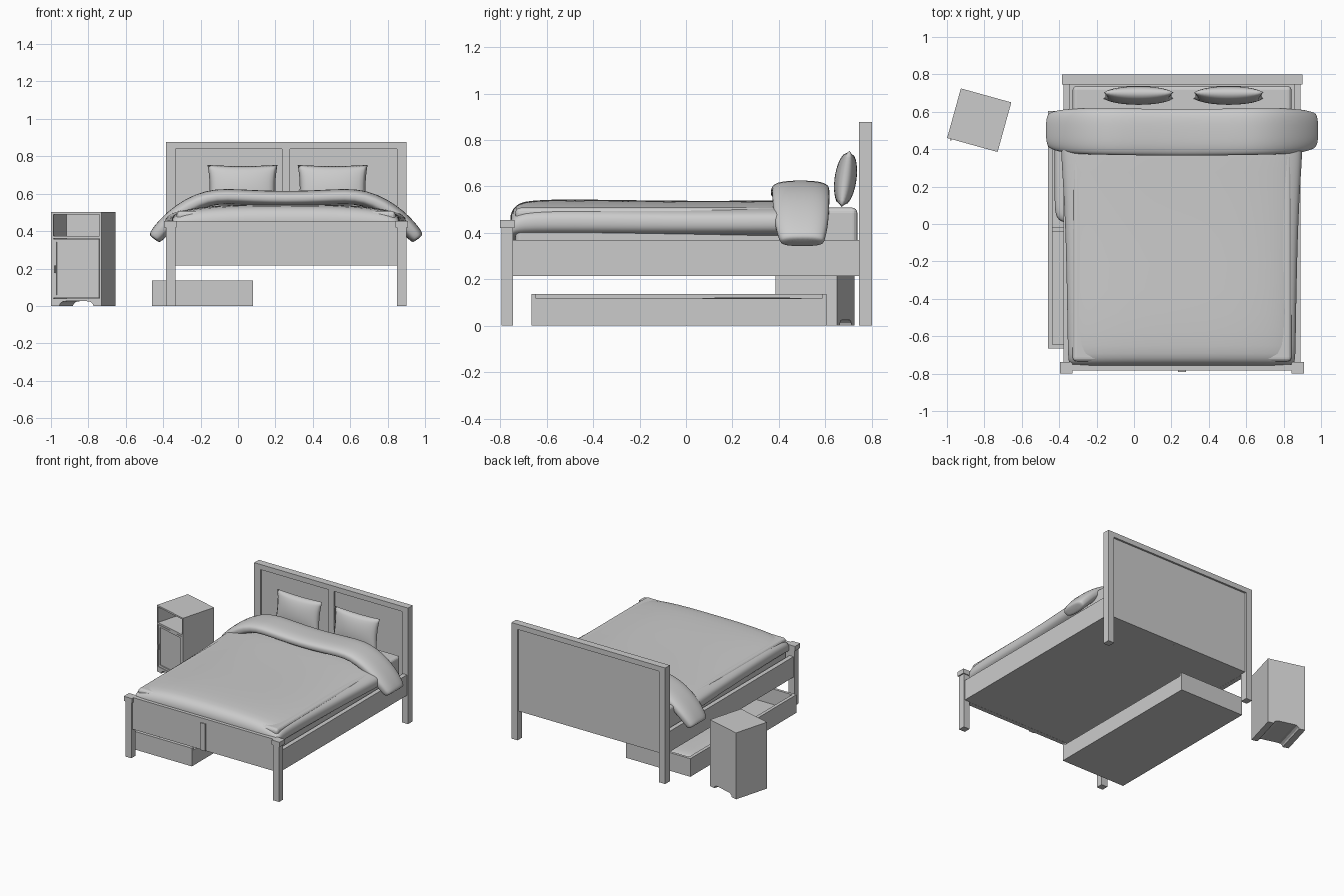
import bpy, bmesh, math
from mathutils import Vector, Matrix

if "Cube" in bpy.data.objects:
    bpy.data.objects.remove(bpy.data.objects["Cube"])

CX = 0.257  # bed centre line


def finish(name, bm, smooth=False):
    bmesh.ops.recalc_face_normals(bm, faces=bm.faces)
    me = bpy.data.meshes.new(name)
    bm.to_mesh(me)
    bm.free()
    ob = bpy.data.objects.new(name, me)
    bpy.context.collection.objects.link(ob)
    if smooth:
        for p in me.polygons:
            p.use_smooth = True
    return ob


def box(name, x, y, z, mat=None):
    bm = bmesh.new()
    bmesh.ops.create_cube(bm, size=1)
    for v in bm.verts:
        v.co = Vector([(r[0] + r[1]) / 2 + c * (r[1] - r[0]) for c, r in zip(v.co, (x, y, z))])
    ob = finish(name, bm)
    if mat:
        ob.matrix_world = mat
    return ob


def ring(c, u, v, a, b, n, seg=48):
    # superellipse loop around c in the u/v plane
    pts = []
    for i in range(seg):
        t = 2 * math.pi * i / seg
        co, si = math.cos(t), math.sin(t)
        pts.append(c + u * a * math.copysign(abs(co) ** (2 / n), co)
                   + v * b * math.copysign(abs(si) ** (2 / n), si))
    return pts


def loft(name, rings):
    bm = bmesh.new()
    loops = [[bm.verts.new(p) for p in r] for r in rings]
    for A, B in zip(loops, loops[1:]):
        for i in range(len(A)):
            j = (i + 1) % len(A)
            bm.faces.new((A[i], A[j], B[j], B[i]))
    bm.faces.new(loops[0])
    bm.faces.new(loops[-1][::-1])
    ob = finish(name, bm, True)
    m = ob.modifiers.new("smooth", 'SUBSURF')
    m.levels = m.render_levels = 1
    return ob


X, Y, Z = Vector((1, 0, 0)), Vector((0, 1, 0)), Vector((0, 0, 1))

# Posts and side rails, mirrored about the bed centre
for s, side in ((-1, "left"), (1, "right")):
    def mx(a, b):
        return tuple(sorted((CX + s * a, CX + s * b)))
    box(side + "_head_post", mx(0.592, 0.643), (0.745, 0.80), (0, 0.842))
    box(side + "_foot_post", mx(0.592, 0.643), (-0.795, -0.745), (0, 0.42))
    box(side + "_post_cap", mx(0.585, 0.652), (-0.80, -0.738), (0.42, 0.455))
    box(side + "_side_rail", mx(0.60, 0.634), (-0.745, 0.745), (0.215, 0.37))

# Headboard and footboard
box("headboard_top_rail", (CX - 0.643, CX + 0.643), (0.745, 0.80), (0.838, 0.877))
box("headboard_panel", (CX - 0.595, CX + 0.595), (0.76, 0.786), (0.215, 0.84))
box("headboard_stile", (CX - 0.022, CX + 0.022), (0.747, 0.762), (0.215, 0.84))
box("footboard_panel", (CX - 0.595, CX + 0.595), (-0.782, -0.75), (0.215, 0.455))
box("footboard_stile", (CX - 0.022, CX + 0.022), (-0.79, -0.78), (0.215, 0.42))
box("bed_base", (CX - 0.605, CX + 0.605), (-0.75, 0.76), (0.216, 0.30))

# Mattress
mattress = box("mattress", (CX - 0.585, CX + 0.585), (-0.735, 0.738), (0.29, 0.508))
bev = mattress.modifiers.new("round", 'BEVEL')
bev.width, bev.segments = 0.022, 4

# Duvet lying over the bed: y, half width, top height
rows = [(-0.757, 0.55, 0.45), (-0.757, 0.585, 0.475), (-0.745, 0.603, 0.505), (-0.72, 0.607, 0.528),
        (-0.67, 0.61, 0.541), (-0.5, 0.612, 0.545), (-0.2, 0.618, 0.54), (0.0, 0.624, 0.538),
        (0.2, 0.634, 0.538), (0.36, 0.645, 0.54), (0.48, 0.648, 0.54), (0.52, 0.63, 0.51)]
loft("duvet", [ring(Vector((CX - 0.002, y, (top + 0.35) / 2)), X, Z, w, (top - 0.35) / 2, 2.9)
               for y, w, top in rows])

# Folded duvet band draped across: offset from centre, centre height
half = [(0.0, 0.573), (0.18, 0.578), (0.32, 0.587), (0.42, 0.578), (0.52, 0.535),
        (0.60, 0.475), (0.655, 0.42), (0.69, 0.378), (0.703, 0.362), (0.706, 0.358)]
path = [Vector((CX - d, 0, z)) for d, z in half[:0:-1]] + [Vector((CX + d, 0, z)) for d, z in half]
rings = []
for i, p in enumerate(path):
    k = abs(i - len(half) + 1)
    d = (path[min(i + 1, len(path) - 1)] - path[max(i - 1, 0)]).normalized()
    n = Vector((-d.z, 0, d.x))
    w = [0.126, 0.125, 0.125, 0.124, 0.123, 0.119, 0.112, 0.10, 0.094, 0.08][k]
    th = [0.040, 0.041, 0.041, 0.042, 0.043, 0.044, 0.044, 0.041, 0.035, 0.022][k]
    rings.append(ring(p + Y * 0.49 + Y * 0.012 * (k / 9), Y, n, w, th, 2.7, 32))
loft("folded_duvet_edge", rings)


# Pillows with pinched corners
def pillow(name, x):
    bm = bmesh.new()
    for s in (-1, 1):
        g = bmesh.ops.create_grid(bm, x_segments=20, y_segments=16, size=1)
        for v in g["verts"]:
            a, b = v.co.x, v.co.y
            puff = max(0, (1 - a * a) * (1 - b * b)) ** 0.45
            v.co = Vector((a * 0.187 * (1 - 0.06 * (1 - b * b)), s * 0.047 * puff,
                           b * 0.123 * (1 - 0.05 * (1 - a * a))))
    bmesh.ops.remove_doubles(bm, verts=bm.verts, dist=0.0001)
    ob = finish(name, bm, True)
    ob.location = (x, 0.687, 0.632)
    ob.rotation_euler.x = -0.14


pillow("left_pillow", 0.024)
pillow("right_pillow", 0.506)

# Under-bed drawer, partly pulled out
box("drawer_floor", (-0.455, 0.078), (-0.66, 0.60), (0, 0.02))
box("drawer_front", (-0.46, -0.435), (-0.665, 0.605), (0, 0.137))
box("drawer_back", (0.06, 0.08), (-0.646, 0.586), (0, 0.117))
box("drawer_foot_end", (-0.436, 0.08), (-0.665, -0.645), (0, 0.137))
box("drawer_head_end", (-0.436, 0.08), (0.585, 0.605), (0, 0.137))
box("drawer_divider", (-0.436, 0.062), (-0.04, -0.015), (0.015, 0.117))
loft("drawer_blanket", [ring(Vector((-0.188, 0.285, z)), X, Y, a, b, 8)
                        for z, a, b in ((0.02, 0.235, 0.28), (0.10, 0.24, 0.285),
                                        (0.116, 0.225, 0.265), (0.122, 0.13, 0.16))])

# Nightstand, turned slightly
M = Matrix.Translation((-0.8275, 0.555, 0)) @ Matrix.Rotation(math.radians(-15.5), 4, 'Z')
W, D = 0.14, 0.1375
for s, side in ((-1, "left"), (1, "right")):
    box("nightstand_%s_side" % side, tuple(sorted((s * W, s * (W - 0.012)))), (-D, D), (0.02, 0.49), M)
box("nightstand_top", (-W, W), (-D, D), (0.49, 0.502), M)
box("nightstand_back", (-W + 0.01, W - 0.01), (D - 0.012, D), (0.025, 0.492), M)
box("nightstand_shelf", (-W + 0.01, W - 0.01), (-D, D - 0.01), (0.36, 0.374), M)

# Nightstand base with an arched channel running front to back
prof = [(-W, 0.04), (-W, 0), (-0.095, 0), (-0.09, 0.012), (-0.078, 0.022), (-0.06, 0.025)]
prof = prof + [(-x, z) for x, z in prof[::-1]]
bm = bmesh.new()
f = bm.faces.new([bm.verts.new((x, -D, z)) for x, z in prof])
ext = bmesh.ops.extrude_face_region(bm, geom=[f])
bmesh.ops.translate(bm, vec=(0, 2 * D, 0), verts=[v for v in ext["geom"] if isinstance(v, bmesh.types.BMVert)])
finish("nightstand_base", bm).matrix_world = M

# Nightstand door with recessed panel and handle
dw = W - 0.014
box("door_panel", (-dw, dw), (-D + 0.008, -D + 0.016), (0.042, 0.358), M)
for s, side in ((-1, "left"), (1, "right")):
    box("door_%s_stile" % side, tuple(sorted((s * dw, s * (dw - 0.016)))), (-D + 0.001, -D + 0.012), (0.042, 0.358), M)
for name, z in (("bottom", 0.042), ("top", 0.342)):
    box("door_%s_rail" % name, (-dw + 0.016, dw - 0.016), (-D + 0.001, -D + 0.012), (z, z + 0.016), M)
box("door_handle", (-dw + 0.004, -dw + 0.011), (-D - 0.008, -D + 0.004), (0.175, 0.215), M)
